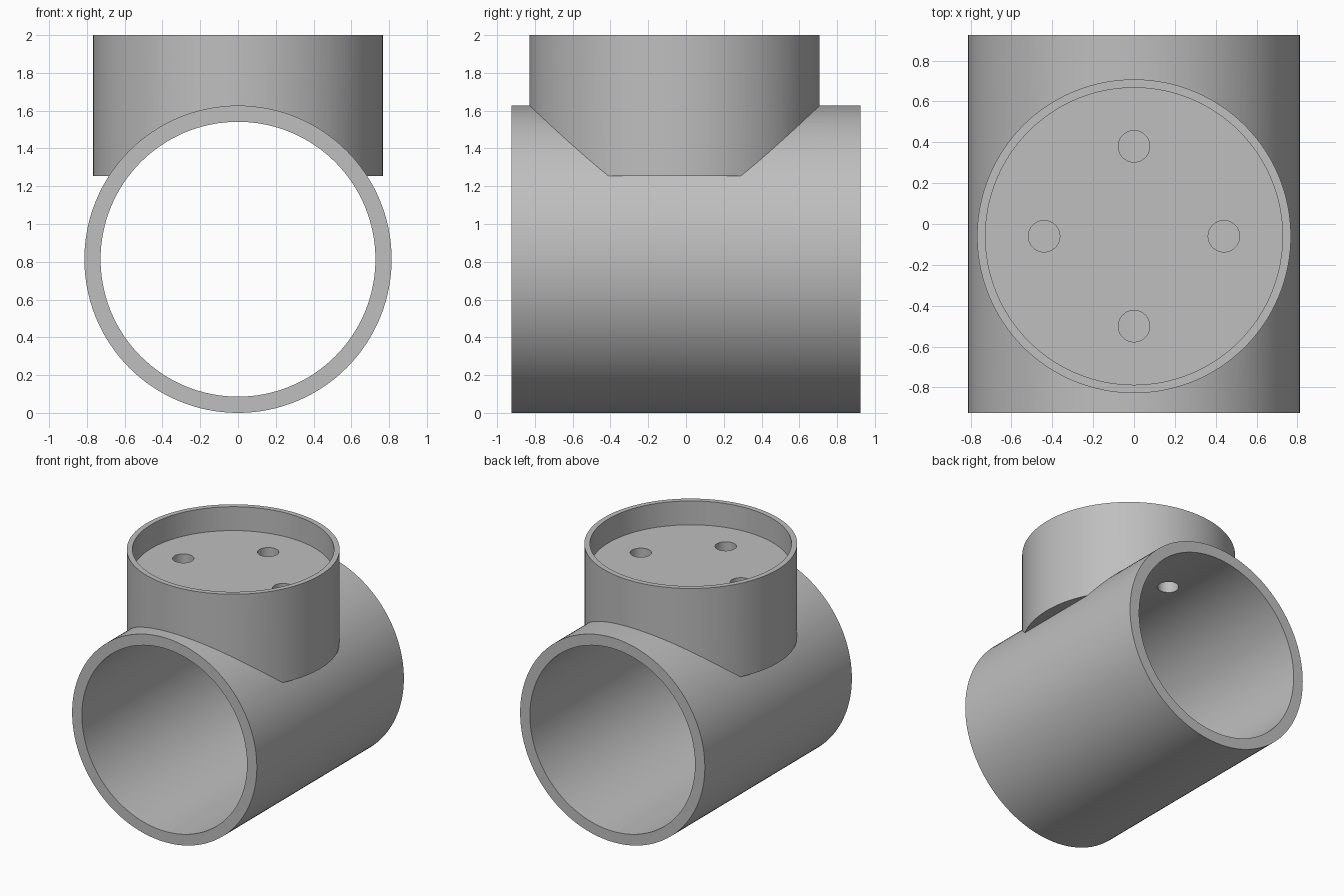
import bpy
import math

cube = bpy.data.objects.get("Cube")
if cube:
    bpy.data.objects.remove(cube, do_unlink=True)

# Main dimensions
LENGTH, AXIS_Z = 1.85, 0.8135
PIPE_R, BORE_R = 0.8135, 0.7275
SOCKET_Y, SOCKET_R, POCKET_R = -0.06, 0.768, 0.727
SOCKET_BOTTOM, FLOOR_Z, TOP_Z = 1.255, 1.81, 2.0
HOLE_R, HOLE_OFFSET, HOLE_BOTTOM = 0.077, 0.44, 1.47

grey = bpy.data.materials.new("plain grey")
grey.use_nodes = True
colour = (0.52, 0.52, 0.52, 1)
grey.diffuse_color = colour
grey.node_tree.nodes["Principled BSDF"].inputs["Base Color"].default_value = colour


def cylinder(name, radius, depth, location, along_y=False, sides=128):
    turn = (math.pi / 2, 0, 0) if along_y else (0, 0, 0)
    bpy.ops.mesh.primitive_cylinder_add(vertices=sides, radius=radius, depth=depth,
                                        location=location, rotation=turn)
    obj = bpy.context.object
    obj.name = name
    obj.data.materials.append(grey)
    return obj


def upright(name, radius, bottom, top, x=0, y=SOCKET_Y, sides=128):
    return cylinder(name, radius, top - bottom, (x, y, (top + bottom) / 2), sides=sides)


def combine(target, tool, operation):
    mod = target.modifiers.new(tool.name, "BOOLEAN")
    mod.operation, mod.solver, mod.object = operation, "EXACT", tool
    bpy.ops.object.select_all(action="DESELECT")
    bpy.context.view_layer.objects.active = target
    target.select_set(True)
    bpy.ops.object.modifier_apply(modifier=mod.name)
    bpy.data.objects.remove(tool, do_unlink=True)


# Horizontal pipe joined with the round socket on top
fitting = cylinder("pipe_with_socket", PIPE_R, LENGTH, (0, 0, AXIS_Z), along_y=True)
combine(fitting, upright("socket", SOCKET_R, SOCKET_BOTTOM, TOP_Z), "UNION")

# Open bore and shallow pocket
combine(fitting, cylinder("bore", BORE_R, LENGTH + 0.4, (0, 0, AXIS_Z), along_y=True), "DIFFERENCE")
combine(fitting, upright("pocket", POCKET_R, FLOOR_Z, TOP_Z + 0.1), "DIFFERENCE")

# Four screw holes in the pocket floor
for i in range(4):
    angle = i * math.pi / 2
    hole = upright("screw_hole", HOLE_R, HOLE_BOTTOM, FLOOR_Z + 0.1,
                   HOLE_OFFSET * math.cos(angle),
                   SOCKET_Y + HOLE_OFFSET * math.sin(angle), sides=48)
    combine(fitting, hole, "DIFFERENCE")

bpy.ops.object.shade_smooth_by_angle(angle=math.radians(30))
